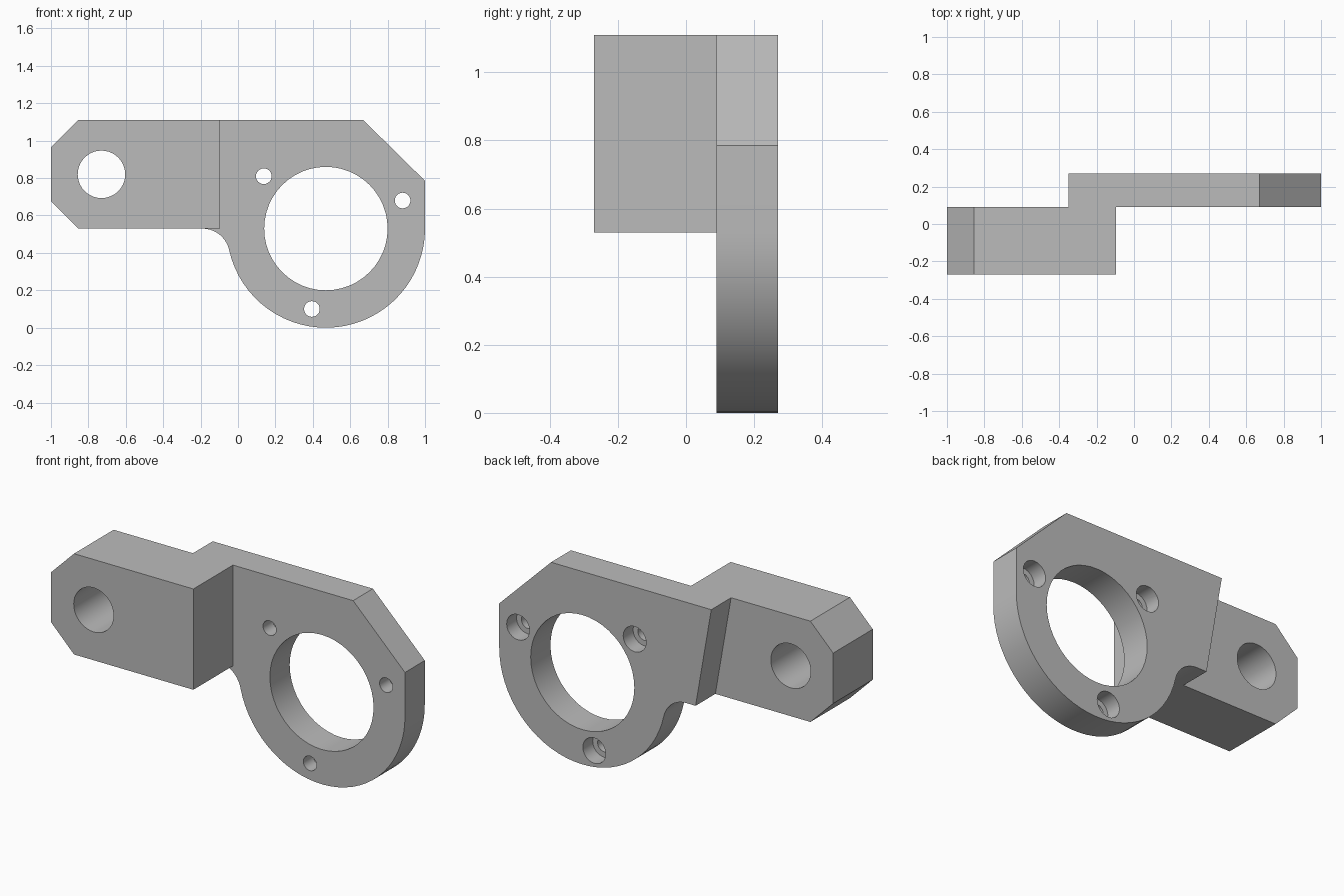
import bpy, bmesh
from math import pi, sin, cos, atan2, radians

cube = bpy.data.objects.get("Cube")
if cube:
    bpy.data.objects.remove(cube, do_unlink=True)

FRONT, STEP, BACK = -0.27, 0.09, 0.27
TOP, ARM_Z = 1.11, 0.53
RING = (0.47, 0.53)
RING_R = 0.53

grey = bpy.data.materials.new("machined grey")
grey.use_nodes = True
grey.diffuse_color = (0.5, 0.5, 0.5, 1)
grey.node_tree.nodes["Principled BSDF"].inputs["Base Color"].default_value = (0.5, 0.5, 0.5, 1)


def arc(centre, r, a0, a1, steps):
    return [(centre[0] + r * cos(a0 + (a1 - a0) * i / steps),
             centre[1] + r * sin(a0 + (a1 - a0) * i / steps)) for i in range(steps + 1)]


def extrude_profile(name, points, y0, y1):
    """Extrude an x-z outline from y0 to y1."""
    bm = bmesh.new()
    face = bm.faces.new([bm.verts.new((x, y0, z)) for x, z in points])
    new = bmesh.ops.extrude_face_region(bm, geom=[face])["geom"]
    moved = [v for v in new if isinstance(v, bmesh.types.BMVert)]
    bmesh.ops.translate(bm, verts=moved, vec=(0, y1 - y0, 0))
    bmesh.ops.recalc_face_normals(bm, faces=bm.faces[:])
    mesh = bpy.data.meshes.new(name)
    bm.to_mesh(mesh)
    bm.free()
    mesh.materials.append(grey)
    ob = bpy.data.objects.new(name, mesh)
    bpy.context.collection.objects.link(ob)
    return ob


def combine(target, tool, operation):
    """Apply a boolean and discard the tool."""
    mod = target.modifiers.new("boolean", 'BOOLEAN')
    mod.operation = operation
    mod.solver = 'EXACT'
    mod.object = tool
    bpy.context.view_layer.objects.active = target
    bpy.ops.object.modifier_apply(modifier=mod.name)
    bpy.data.objects.remove(tool, do_unlink=True)


def drill(target, centre, r, y0, y1, sides):
    outline = arc(centre, r, 0, 2 * pi, sides)[:-1]
    combine(target, extrude_profile("cutter", outline, y0, y1), 'DIFFERENCE')


# Ring plate: chamfered corner, round bottom, fillet into the arm, slanted end
run = 0.66
fillet_r = (run ** 2 - RING_R ** 2) / (2 * RING_R)
lean = atan2(fillet_r, run)
fillet_c = (RING[0] - run, ARM_Z - fillet_r)
outline = [(-0.35, TOP), (0.67, TOP), (1.0, 0.785)]
outline += arc(RING, RING_R, 0, lean - pi, 32)
outline += arc(fillet_c, fillet_r, lean, pi / 2, 10)[1:]
outline += [(-0.25, ARM_Z)]
plate = extrude_profile("ring_plate", outline, STEP, BACK)

# Large bore and three counterbored screw holes
drill(plate, RING, 0.33, 0, 0.4, 48)
for hole in [(0.138, 0.81), (0.88, 0.68), (0.395, 0.10)]:
    drill(plate, hole, 0.042, 0, 0.4, 24)
    drill(plate, hole, 0.073, 0.18, 0.4, 24)

# Mounting arm with chamfered end and pivot hole
bracket = extrude_profile("mounting_bracket", [
    (-0.095, ARM_Z), (-0.095, TOP), (-0.855, TOP),
    (-1, 0.965), (-1, 0.675), (-0.855, ARM_Z)], FRONT, STEP)
drill(bracket, (-0.73, 0.82), 0.127, -0.5, 0.4, 40)

# Join both into one solid part
combine(bracket, plate, 'UNION')
bpy.ops.object.select_all(action='DESELECT')
bracket.select_set(True)
bpy.context.view_layer.objects.active = bracket
bpy.ops.object.shade_smooth_by_angle(angle=radians(30))
